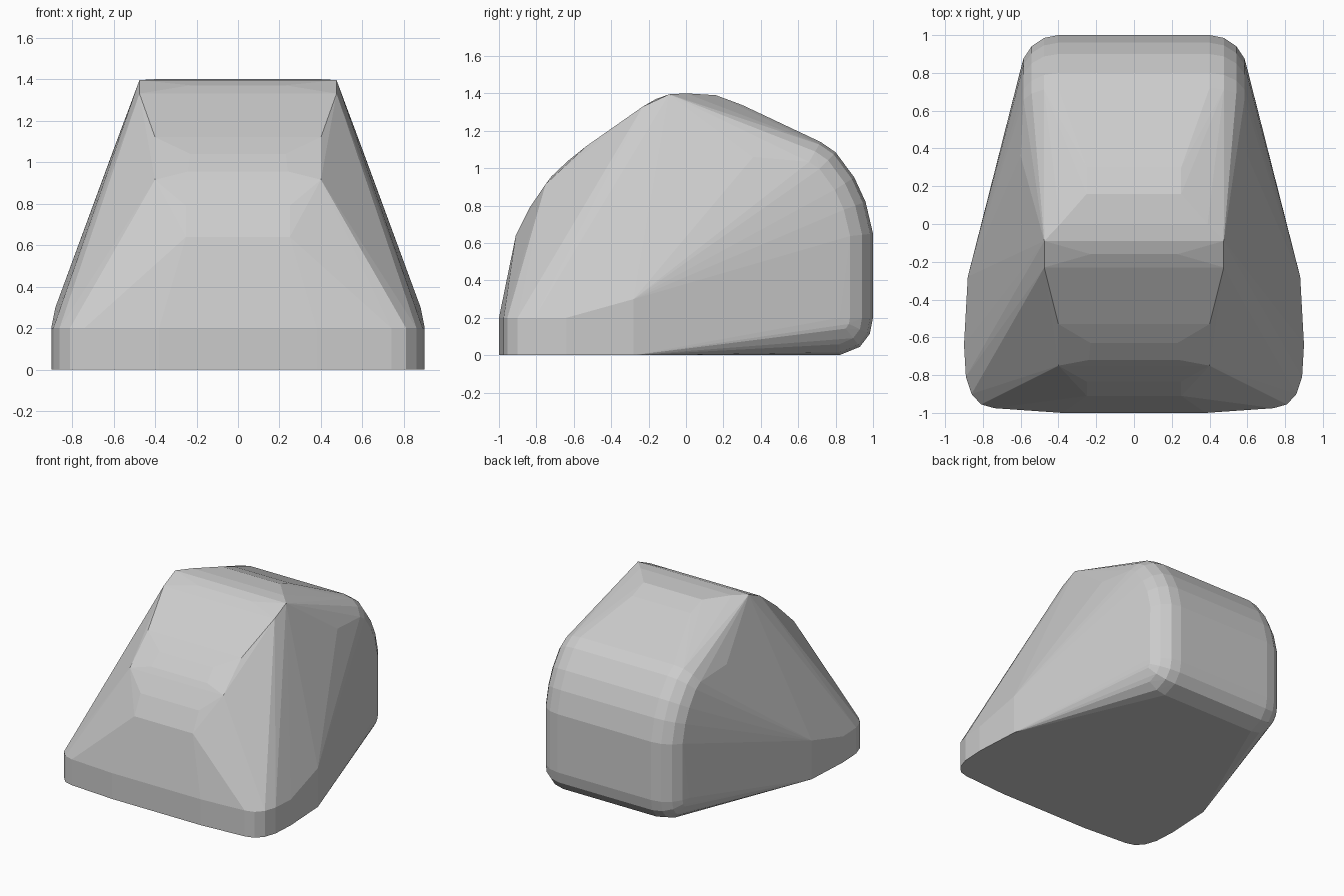
import bpy, bmesh, math
from mathutils import Vector

if "Cube" in bpy.data.objects:
    bpy.data.objects.remove(bpy.data.objects["Cube"])

pts = []

def both(x, y, z):
    # mirrored pair of points
    pts.extend([(x, y, z), (-x, y, z)])

# rounded front skirt, vertical from the ground to 0.2
for x, y in [(0.38, -1), (0.74, -0.975), (0.81, -0.955), (0.86, -0.9),
             (0.89, -0.81), (0.9, -0.64)]:
    both(x, y, 0)
    both(x, y, 0.2)
both(0.88, -0.28, 0)
both(0.88, -0.28, 0.3)

# curved front slope
for x, y, z in [(0.25, -0.91, 0.64), (0.25, -0.835, 0.79), (0.4, -0.75, 0.915),
                (0.24, -0.72, 0.955), (0.23, -0.63, 1.04), (0.4, -0.53, 1.12)]:
    both(x, y, z)

# top ridge and roof
for x, y, z in [(0.475, -0.23, 1.33), (0.475, -0.09, 1.395), (0.23, -0.16, 1.37),
                (0.39, 0, 1.4), (0.25, 0.16, 1.39), (0.25, 0.3, 1.338),
                (0.6, 0.36, 1.06)]:
    both(x, y, z)

# rear end: profile (y, z, normal angle) with rounded side edges
R = 0.2
for y, z, ang in [(0.72, 1.14, 60), (0.8, 1.085, 46), (0.9, 0.95, 32),
                  (0.96, 0.82, 20), (1, 0.65, 6), (1, 0.2, 0),
                  (0.983, 0.115, -25), (0.93, 0.045, -52), (0.82, 0, -90)]:
    ny, nz = math.cos(math.radians(ang)), math.sin(math.radians(ang))
    for k in range(5):
        a = math.radians(22.5 * k)
        d = R * (1 - math.cos(a))
        both(0.4 + R * math.sin(a), y - d * ny, z - d * nz)

# wrap everything in one convex shell
bm = bmesh.new()
for p in pts:
    bm.verts.new(Vector(p))
bmesh.ops.remove_doubles(bm, verts=bm.verts, dist=0.002)
bmesh.ops.convex_hull(bm, input=bm.verts)
loose = [v for v in bm.verts if not v.link_faces]
bmesh.ops.delete(bm, geom=loose, context='VERTS')
bmesh.ops.dissolve_limit(bm, angle_limit=math.radians(0.5),
                         verts=bm.verts, edges=bm.edges)
bmesh.ops.recalc_face_normals(bm, faces=bm.faces)
mesh = bpy.data.meshes.new("wedge_shell")
bm.to_mesh(mesh)
bm.free()
bpy.context.collection.objects.link(bpy.data.objects.new("wedge_shell", mesh))
